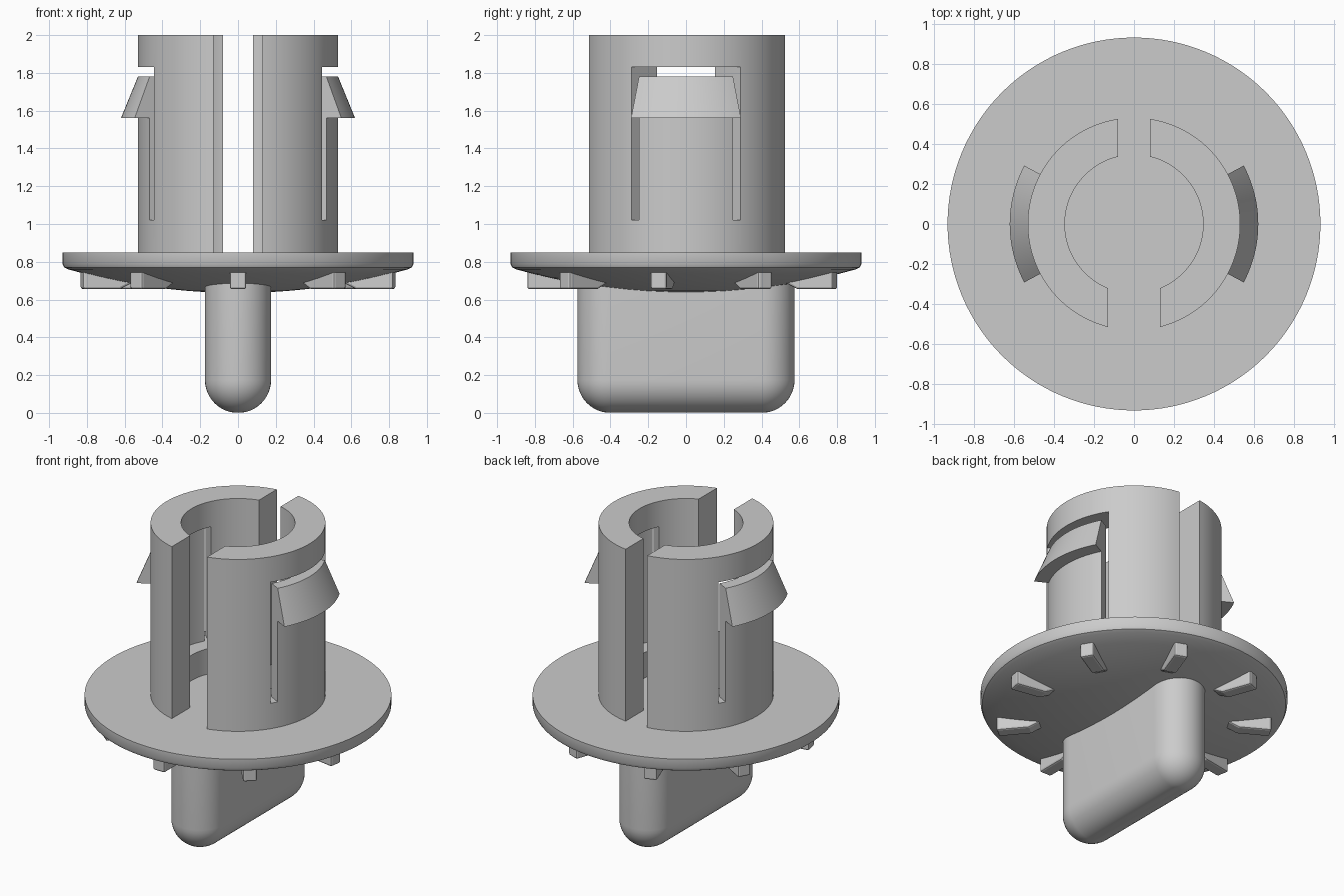
import bpy, bmesh
from math import cos, sin, pi, radians

cube = bpy.data.objects.get("Cube")
if cube:
    bpy.data.objects.remove(cube, do_unlink=True)

grey = bpy.data.materials.new("plain grey")
grey.use_nodes = True
tone = (0.6, 0.6, 0.6, 1)
grey.diffuse_color = tone
grey.node_tree.nodes["Principled BSDF"].inputs["Base Color"].default_value = tone


def finish(bm, name, smooth=True):
    bmesh.ops.recalc_face_normals(bm, faces=bm.faces[:])
    mesh = bpy.data.meshes.new(name)
    bm.to_mesh(mesh)
    bm.free()
    mesh.materials.append(grey)
    ob = bpy.data.objects.new(name, mesh)
    bpy.context.collection.objects.link(ob)
    if smooth:
        shade(ob)
    return ob


def activate(ob):
    bpy.ops.object.select_all(action='DESELECT')
    ob.select_set(True)
    bpy.context.view_layer.objects.active = ob


def shade(ob):
    activate(ob)
    bpy.ops.object.shade_smooth_by_angle(angle=radians(30))


def sweep(name, profile, start=0, end=360, steps=96):
    """Turn a closed (radius, z) outline about the z axis."""
    bm = bmesh.new()
    full = end - start == 360
    rings = []
    for i in range(steps if full else steps + 1):
        a = radians(start + (end - start) * i / steps)
        rings.append([bm.verts.new((r * cos(a), r * sin(a), z)) for r, z in profile])
    n = len(profile)
    for a, b in zip(rings, rings[1:] + (rings[:1] if full else [])):
        for j in range(n):
            k = (j + 1) % n
            bm.faces.new((a[j], a[k], b[k], b[j]))
    if not full:
        bm.faces.new(rings[0])
        bm.faces.new(rings[-1])
    bmesh.ops.remove_doubles(bm, verts=bm.verts[:], dist=1e-5)
    return finish(bm, name)


def prism(name, outline, low, high, axis="z"):
    """Extrude an outline along z, or an x-z outline along y."""
    bm = bmesh.new()
    put = (lambda p, h: (p[0], p[1], h)) if axis == "z" else (lambda p, h: (p[0], h, p[1]))
    a = [bm.verts.new(put(p, low)) for p in outline]
    b = [bm.verts.new(put(p, high)) for p in outline]
    bm.faces.new(a)
    bm.faces.new(b)
    for i in range(len(a)):
        j = (i + 1) % len(a)
        bm.faces.new((a[i], a[j], b[j], b[i]))
    return finish(bm, name, smooth=False)


def cut(ob, cutter):
    mod = ob.modifiers.new("cut", 'BOOLEAN')
    mod.operation = 'DIFFERENCE'
    mod.solver = 'EXACT'
    mod.object = cutter
    cutter.hide_render = True
    activate(ob)
    bpy.ops.object.modifier_apply(modifier=mod.name)
    bpy.data.objects.remove(cutter, do_unlink=True)


# Flange: flat top, rounded rim, shallow domed underside
dome = [(0.9 * i / 10, 0.635 + 0.125 * (i / 10) ** 2) for i in range(11)]
sweep("flange", dome + [(0.92, 0.77), (0.93, 0.79), (0.93, 0.85), (0, 0.85)], steps=128)

# Split tube: slots front and back, a flared window on each side
tube = sweep("split_tube", [(0.345, 0.84), (0.53, 0.84), (0.53, 2), (0.345, 2)], steps=128)
for half, y0, y1 in ((0.08, 0.1, 0.8), (0.13, -0.8, -0.1)):
    cut(tube, prism("slot", [(-half, y0), (half, y0), (half, y1), (-half, y1)], 0.7, 2.2))
for s in (-1, 1):
    cut(tube, prism("window", [(s * 0.2, -0.046), (s * 0.2, 0.046),
                               (s * 0.62, 0.466), (s * 0.62, -0.466)], 1.02, 1.83))
shade(tube)

# Spring tongues with wedge catches
catch = [(0.45, 1.02), (0.53, 1.02), (0.53, 1.56), (0.62, 1.56), (0.53, 1.78), (0.45, 1.78)]
for name, mid in (("left_catch", 0), ("right_catch", 180)):
    sweep(name, catch, mid - 28, mid + 28, 20)

# Small ribs round the underside
for i in range(9):
    rib = prism(f"rib_{i + 1}", [(0.84, 0.77), (0.84, 0.655), (0.64, 0.655),
                                 (0.57, 0.69), (0.57, 0.77)], -0.043, 0.043, axis="y")
    rib.rotation_euler.z = radians(-90 + 40 * i)
    bev = rib.modifiers.new("soft_edges", 'BEVEL')
    bev.width = 0.012
    bev.segments = 2

# Grip: rounded blade, a stretched capsule with a straight upper part
bm = bmesh.new()
r, reach, segs = 0.175, 0.4, 48
outline = [(r * cos(2 * pi * i / segs), r * sin(2 * pi * i / segs),
            -reach if i > segs / 2 else reach) for i in range(segs + 1)]
outline += [(r, 0, -reach)]
outline.insert(segs // 2 + 1, (-r, 0, -reach))
outline.pop(segs + 1)
levels = [(sin(pi / 2 * k / 12), r - r * cos(pi / 2 * k / 12)) for k in range(1, 13)]
rings = [[bm.verts.new((x * f, y * f + off, z)) for x, y, off in outline]
         for f, z in levels + [(1, 0.7)]]
for a, b in zip(rings, rings[1:]):
    for i in range(len(a)):
        j = (i + 1) % len(a)
        bm.faces.new((a[i], a[j], b[j], b[i]))
bm.faces.new(rings[0])
bm.faces.new(rings[-1])
bmesh.ops.remove_doubles(bm, verts=bm.verts[:], dist=1e-5)
finish(bm, "grip")
